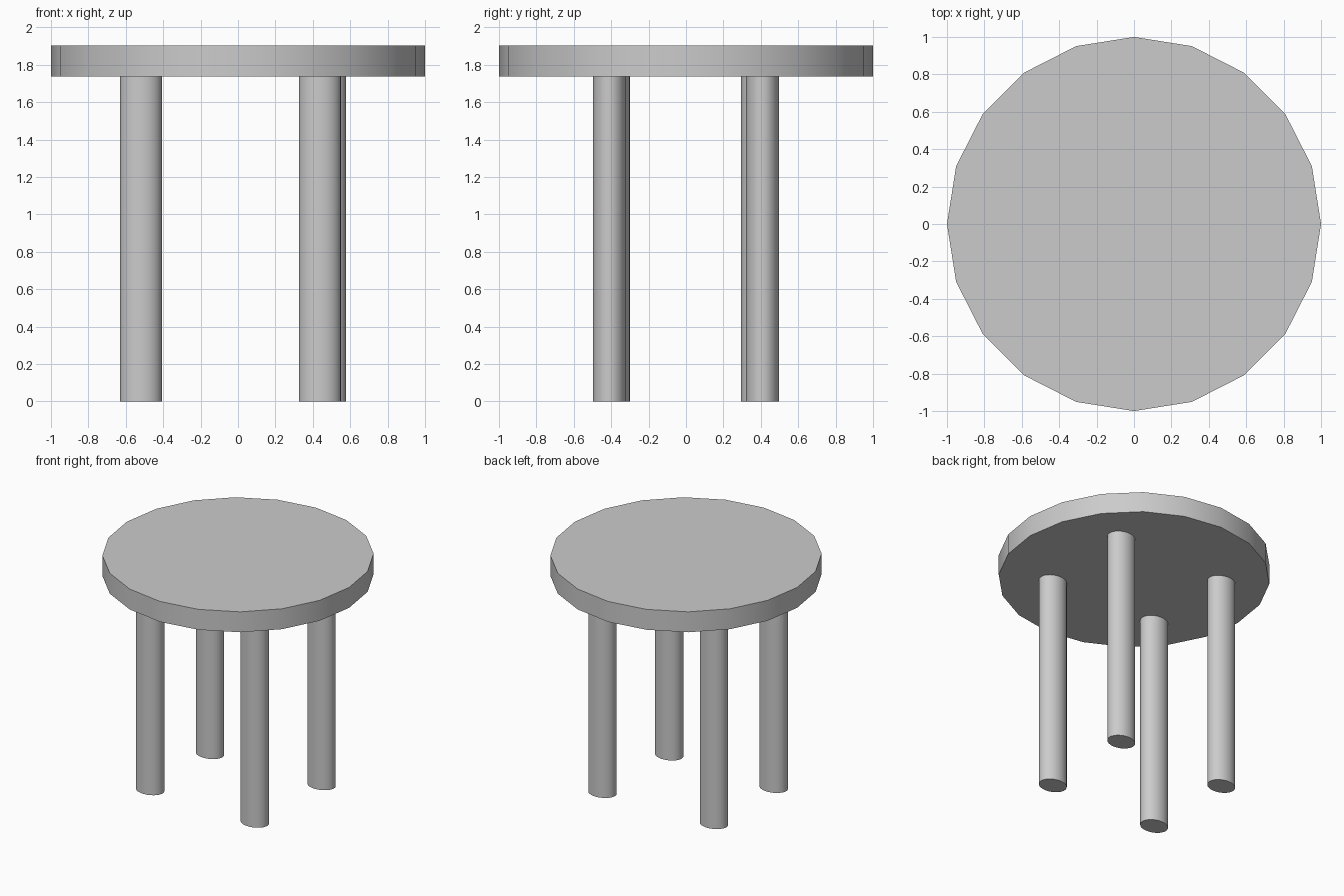
import bpy
import math

if "Cube" in bpy.data.objects:
    bpy.data.objects.remove(bpy.data.objects["Cube"])

TOP_BOTTOM, TOP_TOP = 1.738, 1.904


def cylinder(name, sides, x, y, rx, ry, z0, z1):
    """Upright elliptical cylinder, smooth sides and sharp caps."""
    bpy.ops.mesh.primitive_cylinder_add(
        vertices=sides, radius=1, depth=1, location=(x, y, (z0 + z1) / 2))
    ob = bpy.context.object
    ob.name = name
    ob.scale = (rx, ry, z1 - z0)
    bpy.ops.object.transform_apply(location=False, rotation=False, scale=True)
    bpy.ops.object.shade_smooth_by_angle(angle=math.radians(30))
    return ob


# Twenty-sided table top
cylinder("table_top", 20, 0, 0, 1, 1, TOP_BOTTOM, TOP_TOP)

# Four slightly oval legs, placed a little irregularly
legs = {
    "front_left_leg": (-0.519, -0.388),
    "front_right_leg": (0.438, -0.409),
    "back_left_leg": (-0.519, 0.382),
    "back_right_leg": (0.466, 0.409),
}
for name, (x, y) in legs.items():
    cylinder(name, 32, x, y, 0.112, 0.088, 0, TOP_BOTTOM)
